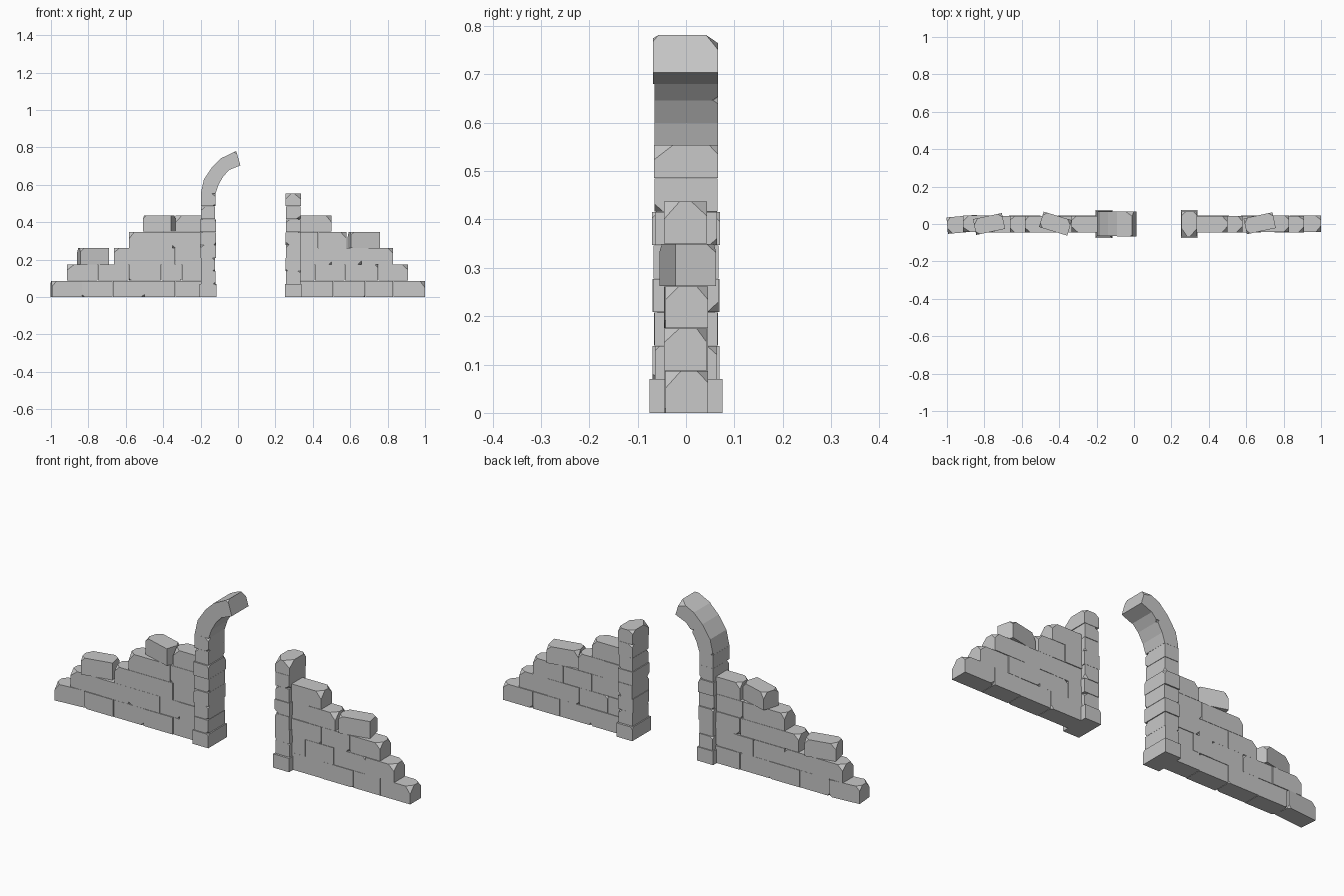
import bpy
import bmesh
import random
from math import radians
from mathutils import Vector, Matrix

random.seed(7)
cube = bpy.data.objects.get("Cube")
if cube:
    bpy.data.objects.remove(cube, do_unlink=True)

stone = bpy.data.materials.new("grey stone")
stone.use_nodes = True
grey = (0.58, 0.58, 0.58, 1)
stone.diffuse_color = grey
bsdf = stone.node_tree.nodes["Principled BSDF"]
bsdf.inputs["Base Color"].default_value = grey
bsdf.inputs["Roughness"].default_value = 0.9

BL, BR, TR, TL = range(4)


def block(name, quad, y0, y1, chops, turn=0):
    """Stone with an x-z outline; chops maps (corner, back) to a chip size."""
    corner = {(i, j): Vector((quad[i][0], (y0, y1)[j], quad[i][1]))
              for i in range(4) for j in (0, 1)}
    bm = bmesh.new()
    for (i, j), p in corner.items():
        size = chops.get((i, j), 0)
        if not size:
            bm.verts.new(p)
            continue
        for key in (((i + 1) % 4, j), ((i - 1) % 4, j), (i, 1 - j)):
            edge = corner[key] - p
            cut = min(size * random.uniform(0.8, 1.3), edge.length * 0.45)
            bm.verts.new(p + edge.normalized() * cut)
    bmesh.ops.convex_hull(bm, input=bm.verts[:])
    bmesh.ops.dissolve_limit(bm, angle_limit=radians(1),
                             verts=bm.verts[:], edges=bm.edges[:])
    if turn:
        mid = sum(corner.values(), Vector()) / 8
        bmesh.ops.rotate(bm, verts=bm.verts[:], cent=mid,
                         matrix=Matrix.Rotation(radians(turn), 3, 'Z'))
    bmesh.ops.recalc_face_normals(bm, faces=bm.faces[:])
    mesh = bpy.data.meshes.new(name)
    bm.to_mesh(mesh)
    bm.free()
    mesh.materials.append(stone)
    obj = bpy.data.objects.new(name, mesh)
    bpy.context.collection.objects.link(obj)


def rect(x0, x1, z0, z1):
    return [(x0, z0), (x1, z0), (x1, z1), (x0, z1)]


def chips(count, low, high):
    return {(random.randrange(4), random.randrange(2)): random.uniform(low, high)
            for _ in range(count)}


# Wall courses: brick joints from the broken end towards the doorway
ROW = 0.0875
walls = {
    "left": [
        [-1, -0.835, -0.67, -0.5, -0.335, -0.19],
        [-0.915, -0.75, -0.585, -0.41, -0.3, -0.19],
        [-0.665, -0.5, -0.335, -0.19],
        [-0.585, -0.35, -0.19],
        [-0.335, -0.19]],
    "right": [
        [1, 0.83, 0.68, 0.51, 0.32],
        [0.91, 0.75, 0.57, 0.41, 0.32],
        [0.83, 0.66, 0.5, 0.32],
        [0.58, 0.43, 0.32],
        [0.5, 0.32]],
}
for side, courses in walls.items():
    outer = (TL, TR)[side == "right"]
    for r, joints in enumerate(courses):
        for n, (a, b) in enumerate(zip(joints, joints[1:])):
            chops = chips(random.randrange(3), 0.008, 0.018)
            if n == 0:
                chops.update({(outer, 0): 0.03, (outer, 1): 0.025})
            shift = random.uniform(-0.002, 0.002)
            lo, hi = min(a, b) + 0.001, max(a, b) - 0.001
            turn = 5 if side == "left" and r + n == 0 else 0
            block(f"{side}_wall_brick_{r + 1}_{n + 1}",
                  rect(lo, hi, r * ROW, (r + 1) * ROW - 0.001),
                  -0.044 + shift, 0.044 + shift, chops, turn)

# Loose bricks lying askew on the steps
for n, (x, y, r, turn) in enumerate([(-0.775, 0, 2, 12), (-0.42, 0.002, 4, -17),
                                     (0.672, 0.004, 3, 12)]):
    block(f"loose_brick_{n + 1}",
          rect(x - 0.079, x + 0.079, r * ROW, (r + 1) * ROW - 0.001),
          y - 0.043, y + 0.043,
          {(TL, 0): 0.018, (TL, 1): 0.025, (TR, 1): 0.022}, turn)

# Door pillars: a wider foot and a stack of stones
STONE = 0.0693
for side, x in (("left", -0.16), ("right", 0.295)):
    block(f"{side}_pillar_foot", rect(x - 0.045, x + 0.045, 0, 0.07),
          -0.075, 0.075, chips(1, 0.008, 0.012))
    for n in range(7):
        w = 0.04 + random.uniform(-0.002, 0.003)
        d = 0.066 + random.uniform(-0.002, 0.004)
        z = 0.07 + n * STONE
        chops = chips(2, 0.01, 0.022)
        if side == "right" and n == 6:
            chops = {(TL, 0): 0.035, (TR, 0): 0.035,
                     (TL, 1): 0.018, (TR, 1): 0.018}
        block(f"{side}_pillar_stone_{n + 1}",
              rect(x - w, x + w, z, z + STONE - 0.001), -d, d, chops)

# Broken arch curving from the left pillar
outside = [(-0.199, 0.553), (-0.182, 0.63), (-0.138, 0.695), (-0.09, 0.742), (-0.01, 0.781)]
inside = [(-0.12, 0.553), (-0.105, 0.599), (-0.078, 0.646), (-0.046, 0.68), (0.013, 0.704)]
for n in range(4):
    last = n == 3
    chops = {(TL, 0): 0.012, (TL, 1): 0.03} if last else chips(1, 0.008, 0.012)
    d = 0.068 if last else 0.065
    block(f"arch_stone_{n + 1}",
          [outside[n], inside[n], inside[n + 1], outside[n + 1]],
          -d, 0.066, chops)
